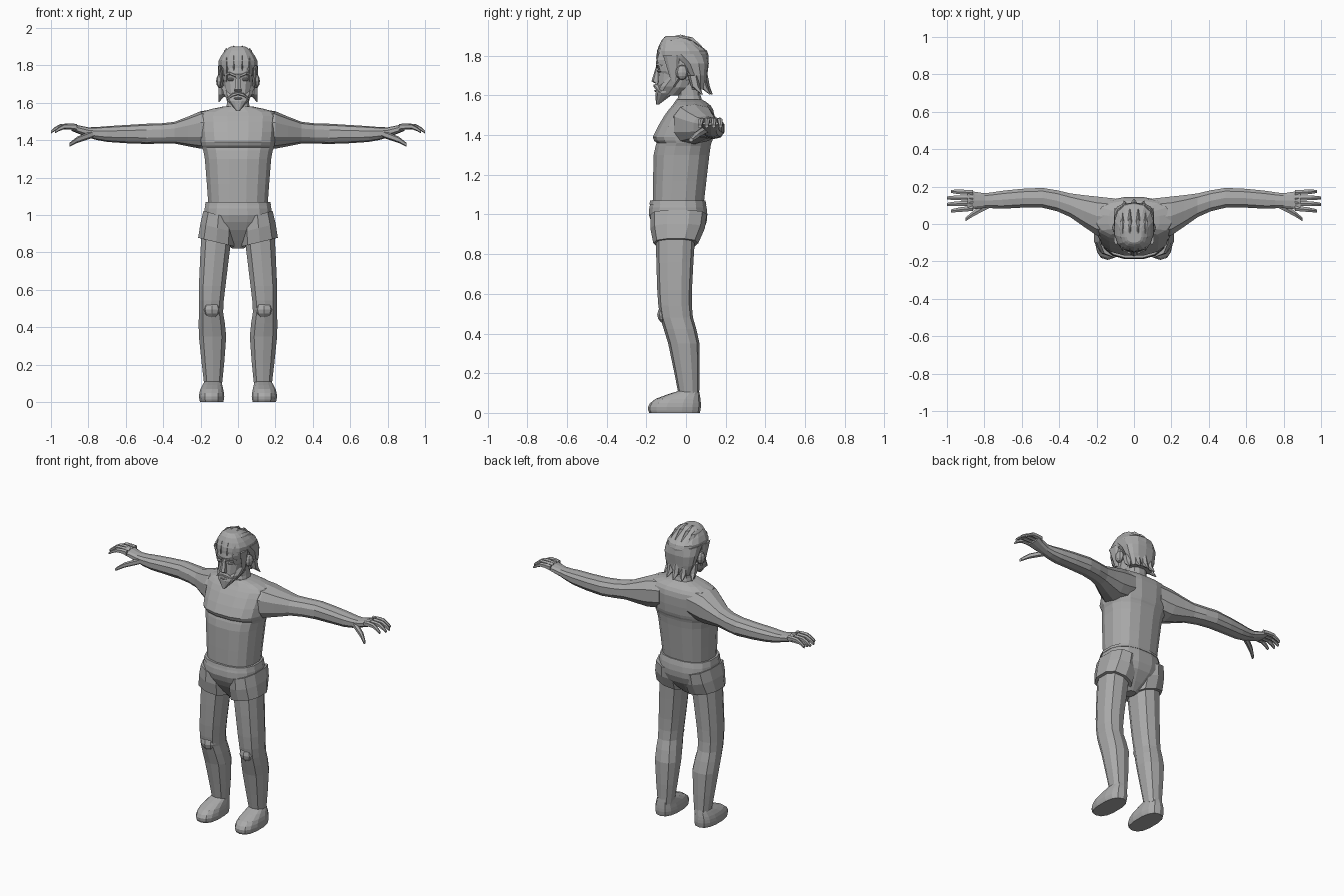
import bpy, bmesh, math

cube = bpy.data.objects.get("Cube")
if cube:
    bpy.data.objects.remove(cube, do_unlink=True)

shade = 0.4
grey = bpy.data.materials.new("plain grey")
grey.use_nodes = True
grey.diffuse_color = (shade, shade, shade, 1)
grey.node_tree.nodes["Principled BSDF"].inputs["Base Color"].default_value = grey.diffuse_color


def level(z, half, front, back, x=0):
    """Section of an upright part."""
    return z, x - half, x + half, front, back


def station(x, y, z, deep, tall):
    """Section of a part that runs sideways."""
    return x, y - deep, y + deep, z - tall, z + tall


def add_part(name, bm, mirror):
    bmesh.ops.recalc_face_normals(bm, faces=bm.faces)
    mesh = bpy.data.meshes.new(name)
    bm.to_mesh(mesh)
    bm.free()
    mesh.materials.append(grey)
    part = bpy.data.objects.new(name, mesh)
    bpy.context.collection.objects.link(part)
    if mirror:
        part.modifiers.new("Mirror", "MIRROR").use_mirror_merge = False


def with_midpoints(keys):
    """Add a smoothly interpolated section between each pair of keys."""
    result = []
    padded = [keys[0], *keys, keys[-1]]
    for before, start, end, after in zip(padded, padded[1:], padded[2:], padded[3:]):
        result.append(start)
        result.append([(9 * (s + e) - b - a) / 16
                       for b, s, e, a in zip(before, start, end, after)])
    return result + [keys[-1]]


def loft(name, *sections, sideways=False, sides=12, mirror=False, smooth=False, slant=0):
    """Skin rounded-square rings, upright or running along x."""
    bm = bmesh.new()
    rings = []
    for place, a_low, a_high, b_low, b_high in with_midpoints(sections) if smooth else sections:
        ring = []
        for i in range(sides):
            angle = math.tau * (i + 0.5) / sides
            c, s = (math.copysign(abs(v) ** 0.8, v) for v in (math.cos(angle), math.sin(angle)))
            a = (a_low + a_high + c * (a_high - a_low)) / 2
            b = (b_low + b_high + s * (b_high - b_low)) / 2
            along = place + slant * c
            ring.append(bm.verts.new((along, a, b) if sideways else (a, b, along)))
        rings.append(ring)
    for lower, upper in zip(rings, rings[1:]):
        for i in range(sides):
            bm.faces.new((lower[i - 1], lower[i], upper[i], upper[i - 1]))
    bm.faces.new(rings[0])
    bm.faces.new(rings[-1])
    add_part(name, bm, mirror)


def blob(name, centre, radii, mirror=False):
    """Faceted ellipsoid."""
    bm = bmesh.new()
    bmesh.ops.create_uvsphere(bm, u_segments=8, v_segments=6, radius=1)
    bmesh.ops.scale(bm, vec=radii, verts=bm.verts)
    bmesh.ops.translate(bm, vec=centre, verts=bm.verts)
    add_part(name, bm, mirror)


# Torso with overhanging chest
loft("torso",
     level(z=1.04, half=.16, front=-.17, back=.09),
     level(z=1.3, half=.18, front=-.165, back=.12),
     level(z=1.36, half=.195, front=-.15, back=.13),
     level(z=1.39, half=.2, front=-.17, back=.14),
     level(z=1.5, half=.21, front=-.11, back=.145),
     level(z=1.55, half=.2, front=-.07, back=.125),
     level(z=1.58, half=.08, front=-.05, back=.08),
     sides=16, smooth=True)
loft("neck",
     level(z=1.52, half=.075, front=-.06, back=.1),
     level(z=1.6, half=.06, front=-.04, back=.075),
     level(z=1.7, half=.06, front=-.04, back=.07))

# Shorts: hips, waistband and slanted leg sleeves
loft("shorts_hips",
     level(z=.82, half=.03, front=-.08, back=0),
     level(z=.92, half=.16, front=-.155, back=.09),
     level(z=1, half=.185, front=-.19, back=.11),
     level(z=1.06, half=.175, front=-.18, back=.1),
     sides=16, smooth=True)
loft("shorts_waistband",
     level(z=1.05, half=.18, front=-.187, back=.105),
     level(z=1.07, half=.175, front=-.183, back=.1), sides=16)
loft("shorts_sleeve",
     level(z=.855, x=.117, half=.1, front=-.165, back=.062),
     level(z=.93, x=.11, half=.095, front=-.18, back=.095),
     level(z=1, x=.104, half=.084, front=-.18, back=.105),
     sides=10, mirror=True, slant=.024)

# Legs and feet
loft("leg",
     level(z=.08, x=.133, half=.048, front=-.035, back=.066),
     level(z=.35, x=.136, half=.076, front=-.09, back=.068),
     level(z=.48, x=.144, half=.067, front=-.13, back=.035),
     level(z=.62, x=.138, half=.074, front=-.145, back=.03),
     level(z=.88, x=.116, half=.084, front=-.152, back=.045),
     sides=10, mirror=True, smooth=True)
blob("kneecap", centre=(.14, -.105, .495), radii=(.05, .04, .045), mirror=True)
loft("foot",
     level(z=0, x=.141, half=.063, front=-.185, back=.07),
     level(z=.03, x=.141, half=.069, front=-.192, back=.075),
     level(z=.07, x=.14, half=.062, front=-.155, back=.073),
     level(z=.11, x=.134, half=.046, front=-.04, back=.066),
     sides=14, mirror=True, smooth=True)

# Arms and hands
loft("arm",
     station(x=.1, y=.04, z=1.47, deep=.1, tall=.095),
     station(x=.2, y=.043, z=1.455, deep=.108, tall=.1),
     station(x=.34, y=.1, z=1.44, deep=.066, tall=.058),
     station(x=.49, y=.14, z=1.434, deep=.055, tall=.054),
     station(x=.7, y=.13, z=1.433, deep=.05, tall=.042),
     station(x=.8, y=.125, z=1.442, deep=.041, tall=.027),
     station(x=.89, y=.127, z=1.47, deep=.057, tall=.02),
     sideways=True, sides=10, mirror=True, smooth=True)
for place, finger in enumerate(("index", "middle", "ring", "little")):
    spread = place - 1.5
    root, tip = .126 + spread * .028, .122 + spread * .035
    reach = 1.002 - .01 * spread ** 2
    loft(finger + "_finger",
         station(x=.86, y=root, z=1.47, deep=.015, tall=.017),
         station(x=reach - .05, y=(root + tip) / 2, z=1.473, deep=.014, tall=.014),
         station(x=reach, y=tip, z=1.444, deep=.009, tall=.008),
         sideways=True, sides=6, mirror=True, smooth=True)
loft("thumb",
     station(x=.77, y=.107, z=1.435, deep=.022, tall=.02),
     station(x=.86, y=.055, z=1.402, deep=.016, tall=.017),
     station(x=.9, y=.025, z=1.376, deep=.011, tall=.011),
     sideways=True, sides=6, mirror=True)

# Head and face
loft("head",
     level(z=1.6, half=.045, front=-.14, back=-.03),
     level(z=1.64, half=.07, front=-.147, back=.03),
     level(z=1.73, half=.086, front=-.142, back=.08),
     level(z=1.76, half=.09, front=-.152, back=.09),
     level(z=1.82, half=.09, front=-.142, back=.09), sides=14)
loft("nose",
     level(z=1.66, half=.02, front=-.155, back=-.13),
     level(z=1.672, half=.02, front=-.174, back=-.13),
     level(z=1.75, half=.011, front=-.15, back=-.13), sides=6)
loft("brow",
     station(x=.012, y=-.14, z=1.744, deep=.013, tall=.008),
     station(x=.045, y=-.135, z=1.758, deep=.017, tall=.009),
     station(x=.075, y=-.107, z=1.748, deep=.018, tall=.006),
     sideways=True, sides=6, mirror=True)
blob("eye", centre=(.038, -.13, 1.724), radii=(.02, .016, .009), mirror=True)
loft("moustache",
     station(x=0, y=-.148, z=1.65, deep=.018, tall=.008),
     station(x=.03, y=-.14, z=1.642, deep=.02, tall=.01),
     station(x=.062, y=-.118, z=1.618, deep=.018, tall=.006),
     sideways=True, sides=6, mirror=True)
blob("lower_lip", centre=(0, -.145, 1.623), radii=(.025, .016, .007))
loft("beard",
     level(z=1.555, half=.008, front=-.152, back=-.135),
     level(z=1.61, half=.057, front=-.155, back=-.06),
     level(z=1.645, half=.078, front=-.144, back=-.025),
     level(z=1.69, half=.09, front=-.105, back=0))
blob("ear", centre=(.095, -.02, 1.716), radii=(.022, .032, .038), mirror=True)

# Hair: cap, back, sideburns, swept locks and pointed ends
loft("hair_cap",
     level(z=1.785, half=.1, front=-.148, back=.112),
     level(z=1.825, half=.106, front=-.146, back=.106),
     level(z=1.88, half=.07, front=-.122, back=.03),
     level(z=1.9, half=.04, front=-.1, back=-.01), sides=14, smooth=True)
loft("hair_back",
     level(z=1.63, half=.075, front=.02, back=.1),
     level(z=1.7, half=.1, front=.01, back=.107),
     level(z=1.76, half=.11, front=-.03, back=.115),
     level(z=1.81, half=.107, front=-.1, back=.11), sides=14)
loft("sideburn",
     level(z=1.67, x=.083, half=.007, front=-.075, back=-.05),
     level(z=1.8, x=.096, half=.011, front=-.115, back=-.03),
     sides=6, mirror=True)
for x in (.022, .062):
    drop = x / 3
    blob("swept_lock", centre=(x, -.028, 1.8 - drop), radii=(.026, .128 - drop / 2, .114),
         mirror=True)
for x, y in ((0, .095), (.045, .085), (.085, .045)):
    loft("hair_tip",
         level(z=1.605, x=x * 1.2, half=.003, front=y + .033, back=y + .04),
         level(z=1.645, x=x, half=.022, front=y - .02, back=y + .025),
         level(z=1.7, x=x, half=.022, front=y - .035, back=y + .015),
         sides=6, mirror=x > 0)
